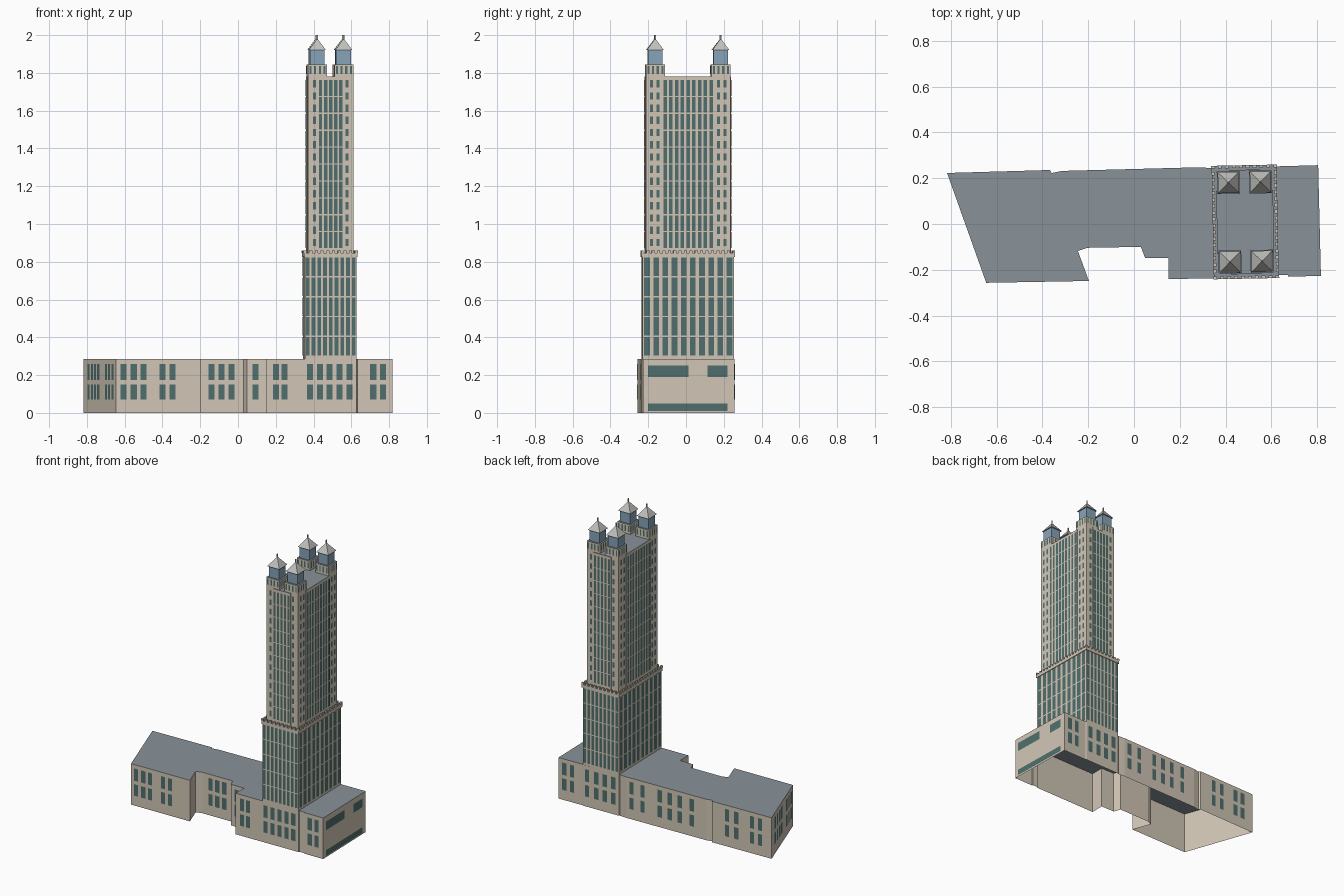
import bpy, bmesh
from mathutils import Matrix, Vector

if "Cube" in bpy.data.objects:
    bpy.data.objects.remove(bpy.data.objects["Cube"])


def mat(name, c):
    m = bpy.data.materials.new(name)
    m.diffuse_color = (*c, 1)
    m.use_nodes = True
    m.node_tree.nodes["Principled BSDF"].inputs["Base Color"].default_value = m.diffuse_color
    return m


STONE = mat("stone", (0.64, 0.57, 0.47))
ROOF = mat("roof_grey", (0.25, 0.29, 0.32))
GLASS = mat("window_glass", (0.08, 0.16, 0.155))
BLUE = mat("lantern_glass", (0.24, 0.37, 0.48))
METAL = mat("spire_metal", (0.52, 0.52, 0.50))

# The tower stands slightly turned, off to the right of the podium
TOWER = Matrix.Translation((0.486, 0.009, 0)) @ Matrix.Rotation(0.02, 4, 'Z')
WORLD = Matrix.Identity(4)


def finish(bm, name, mats, frame):
    me = bpy.data.meshes.new(name)
    bm.to_mesh(me)
    bm.free()
    for m in mats:
        me.materials.append(m)
    ob = bpy.data.objects.new(name, me)
    ob.matrix_world = frame
    bpy.context.collection.objects.link(ob)
    return ob


def add_prism(bm, pts, z0, z1, bottom=False):
    """Extruded outline (counter-clockwise); top face uses slot 1."""
    lo = [bm.verts.new((x, y, z0)) for x, y in pts]
    hi = [bm.verts.new((x, y, z1)) for x, y in pts]
    n = len(pts)
    for i in range(n):
        j = (i + 1) % n
        bm.faces.new((lo[i], lo[j], hi[j], hi[i]))
    bm.faces.new(hi).material_index = 1
    if bottom:
        bm.faces.new(lo[::-1])


def rect(cx, cy, hx, hy):
    return [(cx - hx, cy - hy), (cx + hx, cy - hy), (cx + hx, cy + hy), (cx - hx, cy + hy)]


def block(name, outlines, z0, z1, mats, frame=TOWER, bottom=False):
    bm = bmesh.new()
    for pts in outlines:
        add_prism(bm, pts, z0, z1, bottom)
    return finish(bm, name, mats, frame)


def panes(bm, a, b, centres, w, rows):
    """Window panes just proud of wall a-b; centres are fractions along it."""
    a, b = Vector(a), Vector(b)
    d = (b - a).normalized()
    off = Vector((d.y, -d.x)) * 0.002
    for t in centres:
        c = a.lerp(b, t) + off
        p, q = c - d * w / 2, c + d * w / 2
        for z0, z1 in rows:
            bm.faces.new([bm.verts.new(v) for v in
                          ((*p, z0), (*q, z0), (*q, z1), (*p, z1))])


def even(n):
    return [(i + 0.5) / n for i in range(n)]


def rows(z0, z1, n, gap):
    s = (z1 - z0) / n
    return [(z0 + i * s + gap / 2, z0 + (i + 1) * s - gap / 2) for i in range(n)]


def sides(pts):
    return [(pts[i], pts[(i + 1) % 4]) for i in range(4)]


# Podium, open underneath
outline = [(-.646, -.257), (-.197, -.249), (-.245, -.118), (-.205, -.104), (.03, -.10),
           (.048, -.148), (.15, -.148), (.15, -.241), (.354, -.237), (.628, -.231),
           (.632, -.224), (.672, -.223), (.673, -.230), (.817, -.227), (.805, .257),
           (.624, .252), (.618, .255), (.344, .249), (.338, .244), (.288, .248),
           (-.315, .232), (-.36, .223), (-.367, .236), (-.817, .223)]
block("podium", [outline], 0, 0.286, [STONE, ROOF], WORLD)

# Podium windows: wall start index, x positions
bm = bmesh.new()
two_rows = [(0.07, 0.15), (0.175, 0.26)]
for i, xs in [(0, (-.607, -.552, -.50, -.40, -.347)), (3, (-.14, -.088, -.034)),
              (5, (.093,)), (7, (.20, .247)), (8, (.38, .433, .485, .538, .59)),
              (12, (.716, .767)), (14, (.76, .70)), (16, (.585, .515, .45, .385)),
              (19, (.247, .163, .033, -.044, -.12, -.21)), (22, (-.48, -.55, -.67, -.73)),
              (23, (-.79, -.772, -.755, -.738, -.697, -.68, -.663))]:
    a, b = outline[i], outline[(i + 1) % len(outline)]
    panes(bm, a, b, [(x - a[0]) / (b[0] - a[0]) for x in xs], 0.032, two_rows)
# Wide openings on the right end
a, b = outline[13], outline[14]
for y0, y1, z0, z1 in [(-.2, .013, .19, .25), (.115, .22, .19, .25), (-.2, .22, .01, .05)]:
    t = ((y0 + y1) / 2 - a[1]) / (b[1] - a[1])
    panes(bm, a, b, [t], y1 - y0, [(z0, z1)])
finish(bm, "podium_windows", [GLASS], WORLD)

# Lower tower shaft with full-height window strips
shaft = rect(0, 0, 0.137, 0.243)
block("lower_tower", [shaft], 0.286, 0.825, [STONE, ROOF])
bm = bmesh.new()
for k, (a, b) in enumerate(sides(shaft)):
    n, w = (9, 0.019) if k % 2 == 0 else (10, 0.030)
    panes(bm, a, b, even(n), w, rows(0.30, 0.825, 5, 0.007))
finish(bm, "lower_tower_windows", [GLASS], TOWER)

# Setback cornice with a row of small merlons
block("cornice", [rect(0, 0, 0.142, 0.248)], 0.825, 0.846, [STONE, ROOF], bottom=True)
teeth = []
for s in (-1, 1):
    teeth += [rect(-0.136 + 0.272 * i / 9, s * 0.242, 0.008, 0.006) for i in range(10)]
    teeth += [rect(s * 0.136, -0.242 + 0.484 * i / 17, 0.006, 0.008) for i in range(1, 17)]
block("merlons", teeth, 0.846, 0.86, [STONE, STONE])

# Upper tower: cross-shaped centre bays between four corner turrets
long_bay, short_bay = rect(0, 0, 0.124, 0.137), rect(0, 0, 0.067, 0.228)
plan = [(-.067, -.228), (.067, -.228), (.067, -.137), (.124, -.137), (.124, .137), (.067, .137),
        (.067, .228), (-.067, .228), (-.067, .137), (-.124, .137), (-.124, -.137), (-.067, -.137)]
block("upper_tower_bays", [plan], 0.846, 1.78, [STONE, ROOF])
corners = [(sx * 0.07, sy * 0.1735) for sx in (-1, 1) for sy in (-1, 1)]
block("corner_turrets", [rect(x, y, 0.05, 0.05) for x, y in corners], 0.846, 1.845, [STONE, ROOF])

bm = bmesh.new()
for k in range(4):
    bay, n = (short_bay, 5) if k % 2 == 0 else (long_bay, 9)
    a, b = sides(bay)[k]
    panes(bm, a, b, even(n), 0.018, rows(0.87, 1.765, 10, 0.006))
finish(bm, "centre_bay_windows", [GLASS], TOWER)

bm = bmesh.new()
small = rows(0.87, 1.775, 14, 0.026)
for x, y in corners:
    for k, (a, b) in enumerate(sides(rect(x, y, 0.05, 0.05))):
        # crown slits run all round; shaft windows only on outward faces
        panes(bm, a, b, even(4), 0.011, [(1.795, 1.837)])
        outward = ((0, -1), (1, 0), (0, 1), (-1, 0))[k]
        if outward[0] * x + outward[1] * y > 0:
            if k % 2:
                s = 1 if y > 0 else -1
                ts = [(p - a[1]) / (b[1] - a[1]) for p in (s * 0.160, s * 0.194)]
            else:
                s = 1 if x > 0 else -1
                ts = [(s * 0.086 - a[0]) / (b[0] - a[0])]
            panes(bm, a, b, ts, 0.016, small)
finish(bm, "turret_windows", [GLASS], TOWER)

# Glazed lanterns with pyramid roofs and finials
block("lanterns", [rect(x, y, 0.038, 0.038) for x, y in corners], 1.845, 1.922, [BLUE, BLUE])
bm = bmesh.new()
for x, y in corners:
    base = [bm.verts.new((*p, 1.92)) for p in rect(x, y, 0.046, 0.046)]
    tip = bm.verts.new((x, y, 1.982))
    bm.faces.new(base[::-1])
    for i in range(4):
        bm.faces.new((base[i], base[(i + 1) % 4], tip))
finish(bm, "lantern_roofs", [METAL], TOWER)
block("finials", [rect(x, y, 0.003, 0.003) for x, y in corners], 1.97, 2.0, [METAL, METAL])
